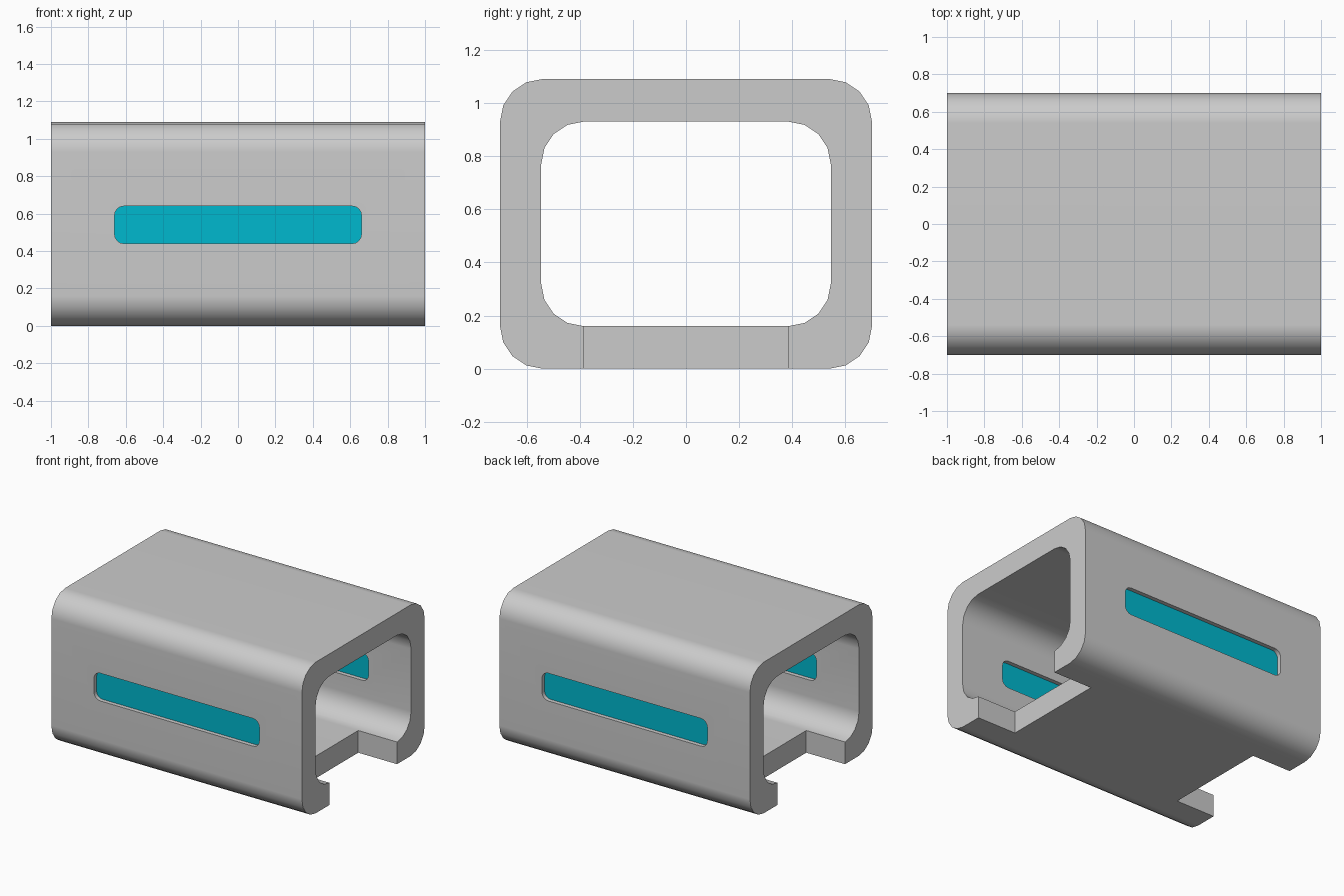
import bpy, bmesh, math
from mathutils import Vector

if "Cube" in bpy.data.objects:
    bpy.data.objects.remove(bpy.data.objects["Cube"])


def rounded_rect(w, h, r, cx=0, cy=0, seg=4):
    """Outline of a rounded rectangle, counter-clockwise."""
    pts = []
    for i, (sx, sy) in enumerate([(1, 1), (-1, 1), (-1, -1), (1, -1)]):
        for k in range(seg + 1 if r else 1):
            a = math.pi / 2 * (i + k / seg)
            pts.append((cx + sx * (w / 2 - r) + r * math.cos(a),
                        cy + sy * (h / 2 - r) + r * math.sin(a)))
    return pts


def prism(name, outline, to_3d, start, end):
    """Extrude an outline from start to end along the axis given by to_3d."""
    bm = bmesh.new()
    face = bm.faces.new([bm.verts.new(to_3d(a, b, start)) for a, b in outline])
    new = bmesh.ops.extrude_face_region(bm, geom=[face])["geom"]
    shift = Vector(to_3d(0, 0, end)) - Vector(to_3d(0, 0, start))
    bmesh.ops.translate(bm, vec=shift,
                        verts=[g for g in new if isinstance(g, bmesh.types.BMVert)])
    bmesh.ops.recalc_face_normals(bm, faces=bm.faces)
    mesh = bpy.data.meshes.new(name)
    bm.to_mesh(mesh)
    bm.free()
    ob = bpy.data.objects.new(name, mesh)
    bpy.context.collection.objects.link(ob)
    return ob


def activate(ob):
    bpy.ops.object.select_all(action='DESELECT')
    ob.select_set(True)
    bpy.context.view_layer.objects.active = ob


def cut(target, cutter):
    activate(target)
    mod = target.modifiers.new("cut", 'BOOLEAN')
    mod.operation = 'DIFFERENCE'
    mod.solver = 'EXACT'
    mod.object = cutter
    bpy.ops.object.modifier_apply(modifier=mod.name)
    bpy.data.objects.remove(cutter)


def along_x(a, b, t):
    return (t, a, b)


def along_y(a, b, t):
    return (a, t, b)


# Sleeve: rounded tube along x
MID = 0.545
sleeve = prism("sleeve", rounded_rect(1.40, 1.09, 0.16, 0, MID), along_x, -1, 1)
cut(sleeve, prism("bore", rounded_rect(1.09, 0.77, 0.16, 0, MID), along_x, -1.1, 1.1))

# Floor notches at both ends
for s in (-1, 1):
    cut(sleeve, prism("notch", rounded_rect(0.77, 0.5, 0, 0, 0), along_x, s * 0.69, s * 1.2))

# Side slots
slot = rounded_rect(1.32, 0.20, 0.05, 0, 0.54)
for s in (-1, 1):
    cut(sleeve, prism("slot", slot, along_y, s * 0.45, s * 0.85))

activate(sleeve)
bpy.ops.object.shade_smooth_by_angle(angle=math.radians(30))
sleeve.modifiers.new("even_shading", 'WEIGHTED_NORMAL').keep_sharp = True

# Coloured inserts, recessed in the slots
cyan = bpy.data.materials.new("cyan")
cyan.diffuse_color = (0.0, 0.48, 0.62, 1)
cyan.use_nodes = True
cyan.node_tree.nodes["Principled BSDF"].inputs["Base Color"].default_value = cyan.diffuse_color
for name, s in (("front_insert", -1), ("back_insert", 1)):
    ob = prism(name, slot, along_y, s * 0.575, s * 0.67)
    ob.data.materials.append(cyan)
